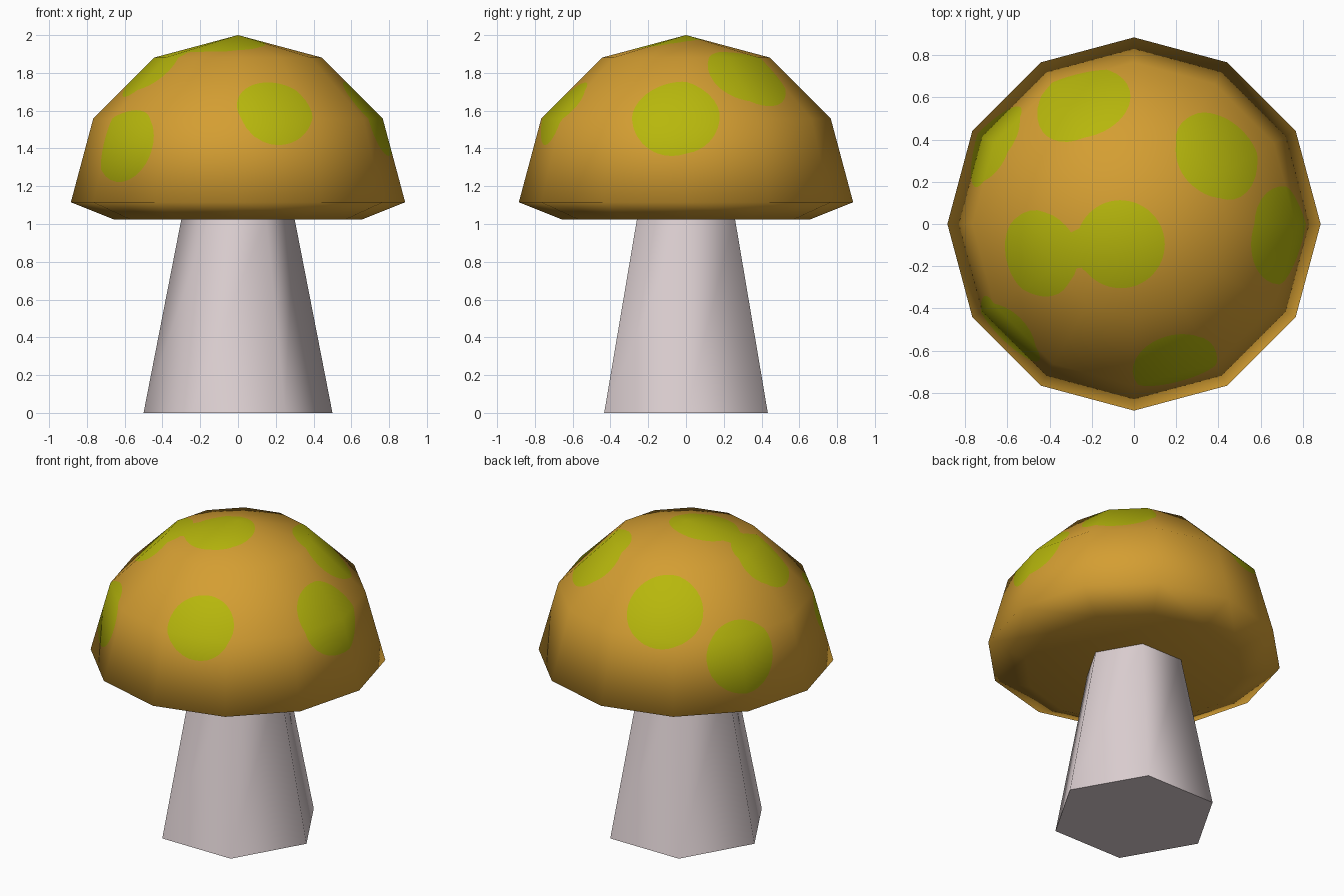
import bpy, bmesh, math
from mathutils import Vector
from mathutils.bvhtree import BVHTree
from mathutils.interpolate import poly_3d_calc

if "Cube" in bpy.data.objects:
    bpy.data.objects.remove(bpy.data.objects["Cube"])


def material(name, rgb):
    """Flat material from 0-255 sRGB values."""
    m = bpy.data.materials.new(name)
    lin = [((c / 255 + 0.055) / 1.055) ** 2.4 for c in rgb]
    m.diffuse_color = (*lin, 1)
    m.use_nodes = True
    m.node_tree.nodes["Principled BSDF"].inputs["Base Color"].default_value = m.diffuse_color
    return m


def lathe(profile, sides):
    """Closed turned solid; radius 0 makes a pole, otherwise the end is capped."""
    bm = bmesh.new()
    rings = []
    for r, z in profile:
        n = sides if r > 0 else 1
        rings.append([bm.verts.new((r * math.cos(2 * math.pi * i / sides),
                                    r * math.sin(2 * math.pi * i / sides), z))
                      for i in range(n)])
    for a, b in zip(rings, rings[1:]):
        for i in range(sides):
            j = (i + 1) % sides
            quad = [a[i % len(a)], a[j % len(a)], b[j % len(b)], b[i % len(b)]]
            bm.faces.new(list(dict.fromkeys(quad)))
    for ring in (rings[0], rings[-1]):
        if len(ring) > 1:
            bm.faces.new(ring)
    bmesh.ops.recalc_face_normals(bm, faces=bm.faces)
    bm.normal_update()
    return bm


def add_object(name, bm, *mats):
    me = bpy.data.meshes.new(name)
    bm.to_mesh(me)
    ob = bpy.data.objects.new(name, me)
    bpy.context.collection.objects.link(ob)
    for m in mats:
        me.materials.append(m)
    return ob


cap_mat = material("cap_orange", (212, 158, 50))
spot_mat = material("spot_green", (183, 183, 12))
stem_mat = material("stem_pale", (221, 208, 210))

# Stem: tapered hexagon, smooth sides and flat base
stem = add_object("stem", lathe([(0.5, 0), (0.297, 1.04)], 6), stem_mat)
for p in stem.data.polygons:
    p.use_smooth = len(p.vertices) == 4
bpy.context.view_layer.objects.active = stem
stem.select_set(True)
bpy.ops.object.shade_smooth_by_angle(angle=math.radians(70))

# Cap: coarse 12-sided dome with a shallow underside
R, ZC = 0.885, 1.115
dome = [(R * math.cos(math.radians(a)), ZC + R * math.sin(math.radians(a)))
        for a in (0, 30, 60)] + [(0, 2.0)]
base = lathe([(0, 1.025), (0.66, 1.025)] + dome, 12)
cap = base.copy()

# Spots: centre relative to the dome centre, and radius
SPOTS = [((-0.066, -0.10, 0.86), 0.212), ((-0.46, -0.145, 0.71), 0.212),
         ((-0.25, 0.585, 0.58), 0.235), ((0.405, 0.335, 0.68), 0.23),
         ((0.72, -0.055, 0.465), 0.235), ((0.195, -0.67, 0.49), 0.205),
         ((-0.61, -0.52, 0.31), 0.205), ((-0.69, 0.39, 0.32), 0.225)]
SPOTS = [((Vector(c).normalized() * 0.86) + Vector((0, 0, ZC)), r) for c, r in SPOTS]


def inside(p):
    """Positive within a spot; neighbouring spots blend softly."""
    k = 70
    return math.log(sum(math.exp(k * (r - (p - c).length)) for c, r in SPOTS)) / k


# Refine the dome faces and cut the spot outlines into them
bmesh.ops.triangulate(cap, faces=cap.faces)
upper = [e for e in cap.edges if min(v.co.z for v in e.verts) > ZC - 0.01]
bmesh.ops.subdivide_edges(cap, edges=upper, cuts=9, use_grid_fill=True)
bmesh.ops.triangulate(cap, faces=cap.faces)
cuts = []
for e in list(cap.edges):
    a, b = e.verts
    fa, fb = inside(a.co), inside(b.co)
    if fa * fb < 0:
        cuts.append(bmesh.utils.edge_split(e, a, fa / (fa - fb))[1])
bmesh.ops.connect_verts(cap, verts=cuts)
for f in cap.faces:
    f.smooth = True
    f.material_index = int(sum(inside(v.co) for v in f.verts) > 0)

# Keep the soft shading of the coarse dome on the cut mesh
base.verts.ensure_lookup_table()
base.faces.ensure_lookup_table()
tree = BVHTree.FromBMesh(base)
cap_ob = add_object("cap", cap, cap_mat, spot_mat)
normals = []
for v in cap_ob.data.vertices:
    p, _, i, _ = tree.find_nearest(v.co)
    corners = base.faces[i].verts
    weights = poly_3d_calc([c.co for c in corners], p)
    n = sum((c.normal * w for c, w in zip(corners, weights)), Vector())
    normals.append(n.normalized())
cap_ob.data.normals_split_custom_set_from_vertices(normals)
base.free()
cap.free()
